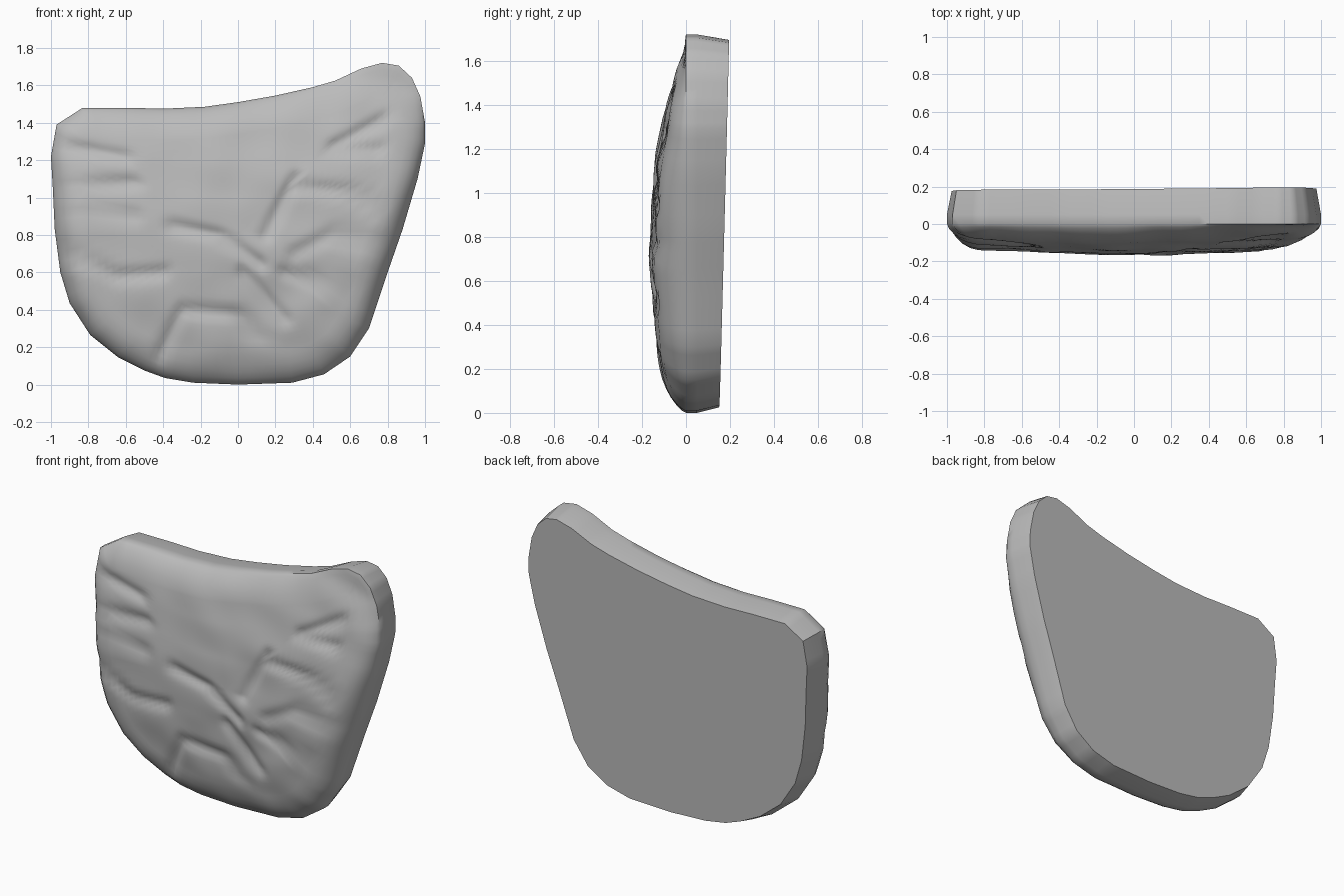
import bpy, bmesh, math
from mathutils import Vector, noise

cube = bpy.data.objects.get("Cube")
if cube:
    bpy.data.objects.remove(cube, do_unlink=True)

stone = bpy.data.materials.new("stone grey")
stone.use_nodes = True
grey = (0.5, 0.5, 0.5, 1)
stone.diffuse_color = grey
stone.node_tree.nodes["Principled BSDF"].inputs["Base Color"].default_value = grey

# Slab outline seen from the front, clockwise from the top left
OUTLINE = [Vector(p) for p in (
    (-.83, 1.48), (-.6, 1.48), (-.4, 1.475), (-.18, 1.485), (0, 1.51), (.2, 1.545),
    (.4, 1.59), (.52, 1.625), (.66, 1.69), (.77, 1.72), (.86, 1.705), (.93, 1.64),
    (.975, 1.54), (1, 1.4), (1, 1.29), (.96, 1.1), (.88, .83), (.8, .6), (.7, .3),
    (.6, .15), (.46, .055), (.29, .01), (0, 0), (-.24, .01), (-.39, .035),
    (-.5, .075), (-.64, .145), (-.79, .265), (-.9, .435), (-.95, .6),
    (-.98, .83), (-.99, 1.05), (-1, 1.22), (-.97, 1.39))]
CENTRE = Vector((.02, .82))
SPLIT = 4

# Chiselled cracks across the face
CRACKS = [[Vector(p) for p in line] for line in (
    ((-.9, 1.27), (-.6, 1.22)), ((-.95, 1.06), (-.55, 1.08)),
    ((-.9, .93), (-.55, .9)), ((-.95, .72), (-.65, .58), (-.4, .6)),
    ((-.42, .15), (-.3, .4), (0, .38), (.1, .25)), ((.03, .6), (.25, .35)),
    ((.12, .65), (-.1, .8), (-.35, .85)), ((.15, .8), (.3, 1.1)),
    ((.3, 1.06), (.6, 1.03), (.75, .95)), ((.5, 1.27), (.78, 1.42)),
    ((.5, 1.27), (.75, 1.25)), ((.3, .7), (.5, .8), (.8, .76)),
    ((.25, .6), (.6, .5)))]


def inset(distance):
    """Outline moved inward along its corner normals."""
    result = []
    count = len(OUTLINE)
    for i, p in enumerate(OUTLINE):
        along = (OUTLINE[(i + 1) % count] - OUTLINE[i - 1]).normalized()
        result.append(p + Vector((along.y, -along.x)) * distance)
    return result


def subdivide(points):
    """Split every edge of a loop evenly."""
    return [p.lerp(points[(i + 1) % len(points)], k / SPLIT)
            for i, p in enumerate(points) for k in range(SPLIT)]


def segment_distance(p, a, b):
    edge = b - a
    t = max(0, min(1, (p - a).dot(edge) / edge.length_squared))
    return (p - a - edge * t).length


def back_depth(p):
    return .15 + .025 * p.y + .004 * p.x


def face_depth(p):
    """Domed face with soft lumps and cracks."""
    dome = min(-.015, -.162 + .165 * (p.y - .75) ** 2 + .04 * p.x ** 2)
    lumps = .014 * noise.noise(Vector((p.x * 4, p.y * 5, 3)))
    near = min(segment_distance(p, a, b)
               for line in CRACKS for a, b in zip(line, line[1:]))
    return dome + lumps + .02 * math.exp(-(near / .035) ** 2)


# Rings from the flat back, around the rim, over the face
rings = []
for distance, depth in ((.025, None), (0, .05), (0, 0)):
    rings.append([(p.x, back_depth(p) if depth is None else depth, p.y)
                  for p in subdivide(inset(distance))])
for distance, blend in ((.012, .3), (.035, .58), (.065, .8), (.105, .94)):
    rings.append([(p.x, face_depth(p) * blend, p.y)
                  for p in subdivide(inset(distance))])
inner = subdivide(inset(.15))
STEPS = 26
for step in range(STEPS):
    loop = [p.lerp(CENTRE, step / STEPS) for p in inner]
    rings.append([(p.x, face_depth(p), p.y) for p in loop])

bm = bmesh.new()
loops = [[bm.verts.new(co) for co in ring] for ring in rings]
size = len(loops[0])
for outer, nxt in zip(loops, loops[1:]):
    for i in range(size):
        j = (i + 1) % size
        bm.faces.new((outer[i], outer[j], nxt[j], nxt[i]))
tip = bm.verts.new((CENTRE.x, face_depth(CENTRE), CENTRE.y))
for i in range(size):
    bm.faces.new((loops[-1][i], loops[-1][(i + 1) % size], tip))
bm.faces.new(loops[0])
bmesh.ops.recalc_face_normals(bm, faces=bm.faces)

mesh = bpy.data.meshes.new("stone_slab")
bm.to_mesh(mesh)
bm.free()
mesh.materials.append(stone)
slab = bpy.data.objects.new("stone_slab", mesh)
bpy.context.collection.objects.link(slab)
bpy.context.view_layer.objects.active = slab
slab.select_set(True)
bpy.ops.object.shade_smooth_by_angle(angle=math.radians(40))
